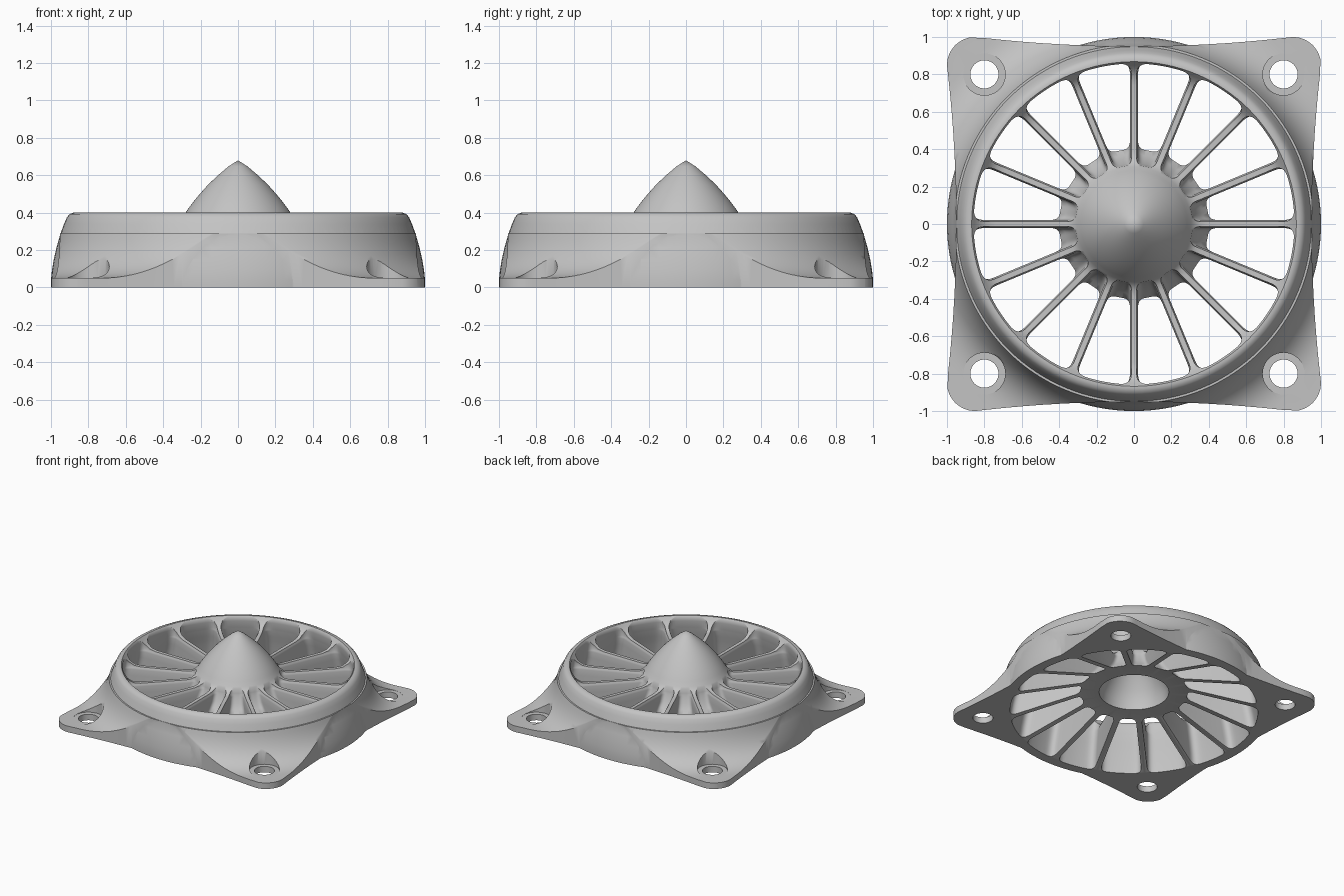
import bpy, bmesh, math
from math import sin, cos, pi
from mathutils import Vector, Matrix

if "Cube" in bpy.data.objects:
    bpy.data.objects.remove(bpy.data.objects["Cube"], do_unlink=True)

VANES = 16
SEGMENTS = 128
FLANGE = 0.05
HUB_BASE = 0.165

grey = bpy.data.materials.new("Grey")
grey.use_nodes = True
grey.diffuse_color = (0.55, 0.55, 0.55, 1)
grey.node_tree.nodes["Principled BSDF"].inputs["Base Color"].default_value = (0.55, 0.55, 0.55, 1)


def make_object(name, bm):
    bmesh.ops.recalc_face_normals(bm, faces=bm.faces)
    mesh = bpy.data.meshes.new(name)
    bm.to_mesh(mesh)
    bm.free()
    mesh.materials.append(grey)
    obj = bpy.data.objects.new(name, mesh)
    bpy.context.collection.objects.link(obj)
    return obj


def revolve(name, profile):
    """Spin a closed (radius, height) loop around the z axis."""
    bm = bmesh.new()
    verts = [bm.verts.new((r, 0, z)) for r, z in profile]
    n = len(verts)
    loop = [(verts[i], verts[(i + 1) % n]) for i in range(n)]
    edges = [bm.edges.new(e) for e in loop if e[0].co.x + e[1].co.x > 0]
    bmesh.ops.spin(bm, geom=verts + edges, cent=(0, 0, 0), axis=(0, 0, 1),
                   angle=2 * pi, steps=SEGMENTS, use_merge=False)
    bmesh.ops.remove_doubles(bm, verts=bm.verts, dist=0.0001)
    return make_object(name, bm)


def loft(bm, sections, turn=0):
    """Skin a stack of equal-length (height, outline) sections."""
    spin = Matrix.Rotation(turn, 3, 'Z')
    rings = [[bm.verts.new(spin @ Vector((x, y, z))) for x, y in pts] for z, pts in sections]
    n = len(rings[0])
    for low, high in zip(rings, rings[1:]):
        for i in range(n):
            j = (i + 1) % n
            bm.faces.new((low[i], low[j], high[j], high[i]))
    bm.faces.new(rings[0][::-1])
    bm.faces.new(rings[-1])


def combine(target, tool, operation):
    mod = target.modifiers.new(operation, 'BOOLEAN')
    mod.operation = operation
    mod.solver = 'EXACT'
    mod.object = tool
    bpy.ops.object.select_all(action='DESELECT')
    bpy.context.view_layer.objects.active = target
    target.select_set(True)
    bpy.ops.object.modifier_apply(modifier=mod.name)
    bpy.data.objects.remove(tool, do_unlink=True)


def bend(a, corner, b, steps=6):
    """Quadratic curve rounding a corner."""
    a, corner, b = Vector(a), Vector(corner), Vector(b)
    return [a.lerp(corner, k / steps).lerp(corner.lerp(b, k / steps), k / steps)
            for k in range(steps + 1)]


# Nose cone, vane height and outer ring as one turned body with a hollow, raised hub
body = revolve("vaned_duct", [
    (0, 0.68), (0.05, 0.648), (0.1, 0.606), (0.16, 0.55), (0.22, 0.482), (0.26, 0.43),
    (0.285, 0.393), (0.305, 0.36), (0.325, 0.335), (0.35, 0.32), (0.39, 0.313),
    (0.74, 0.313), (0.79, 0.322), (0.83, 0.348), (0.853, 0.38), (0.868, 0.4),
    (0.88, 0.4), (0.9, 0.393), (0.915, 0.375), (0.93, 0.34), (0.95, 0.285),
    (0.97, 0.215), (0.985, 0.15), (0.995, 0.09), (1, 0.04), (1, 0),
    (0.915, 0), (0.4, HUB_BASE), (0.26, HUB_BASE),
    (0.25, 0.23), (0.22, 0.3), (0.17, 0.39), (0.1, 0.48), (0.05, 0.53), (0, 0.55)])

# Mounting flange: coved disc trimmed to a rounded square with hollow sides
cove = bend((0.96, 0.29), (1.02, FLANGE), (1.23, FLANGE), 14)
flange = revolve("flange", [(0.92, 0), (0.92, 0.29)] + [tuple(p) for p in cove]
                 + [(1.5, FLANGE), (1.5, 0)])
side = [(x / 10, 0.95 + 0.05 * (x / 8.5) ** 2) for x in range(-8, 9)]
side += [(0.85 + 0.15 * sin(a * pi / 16), 0.85 + 0.15 * cos(a * pi / 16)) for a in range(8)]
outline = []
for q in range(4):
    c, s = round(cos(q * pi / 2)), round(sin(q * pi / 2))
    outline += [(x * c + y * s, y * c - x * s) for x, y in side]
bm = bmesh.new()
loft(bm, [(-0.1, outline), (0.5, outline)])
combine(flange, make_object("flange_trim", bm), 'INTERSECT')
combine(body, flange, 'UNION')


# Air gaps between the vanes, widening downward at the rim and upward at the hub
def gap_outline(inner, rim, half_thick):
    half = pi / VANES

    def polar(r, a):
        return (r * cos(a), r * sin(a))

    def on_vane(r):
        return polar(r, math.asin(half_thick / r) - half)

    a_in = half - math.asin(half_thick / inner)
    a_out = half - math.asin(half_thick / rim)
    f_in = min(0.05, 0.75 * a_in * inner)
    f_out = 0.06
    start = a_in - f_in / inner
    end = a_out - f_out / rim
    lower = bend(polar(inner, -start), on_vane(inner), on_vane(inner + f_in))
    lower += bend(on_vane(rim - f_out), on_vane(rim), polar(rim, -end))
    lower += [Vector(polar(rim, -end * k / 4)) for k in (3, 2, 1)]
    upper = [Vector((p.x, -p.y)) for p in reversed(lower)]
    return lower + [Vector((rim, 0))] + upper


levels = [(-0.1, 0.4, 0.925, 0.022), (0, 0.4, 0.925, 0.022), (0.08, 0.4, 0.913, 0.022),
          (HUB_BASE, 0.4, 0.896, 0.022), (0.2, 0.37, 0.888, 0.022), (0.24, 0.345, 0.878, 0.022),
          (0.29, 0.325, 0.867, 0.022), (0.304, 0.321, 0.865, 0.019),
          (0.312, 0.319, 0.863, 0.014), (0.36, 0.312, 0.858, 0.014), (0.6, 0.312, 0.858, 0.014)]
sections = [(z, gap_outline(r, rim, t)) for z, r, rim, t in levels]
bm = bmesh.new()
for i in range(VANES):
    loft(bm, sections, (i + 0.5) * 2 * pi / VANES)
combine(body, make_object("gap_cutter", bm), 'DIFFERENCE')

# Screw holes with head recesses cut into the cove
for radius, bottom in ((0.112, FLANGE - 0.001), (0.075, -0.1)):
    bm = bmesh.new()
    circle = [(radius * cos(k * pi / 20), radius * sin(k * pi / 20)) for k in range(40)]
    for sx in (-0.8, 0.8):
        for sy in (-0.8, 0.8):
            pts = [(x + sx, y + sy) for x, y in circle]
            loft(bm, [(bottom, pts), (0.6, pts)])
    combine(body, make_object("screw_cutter", bm), 'DIFFERENCE')

bpy.ops.object.select_all(action='DESELECT')
body.select_set(True)
bpy.context.view_layer.objects.active = body
bpy.ops.object.shade_smooth_by_angle(angle=math.radians(40))
